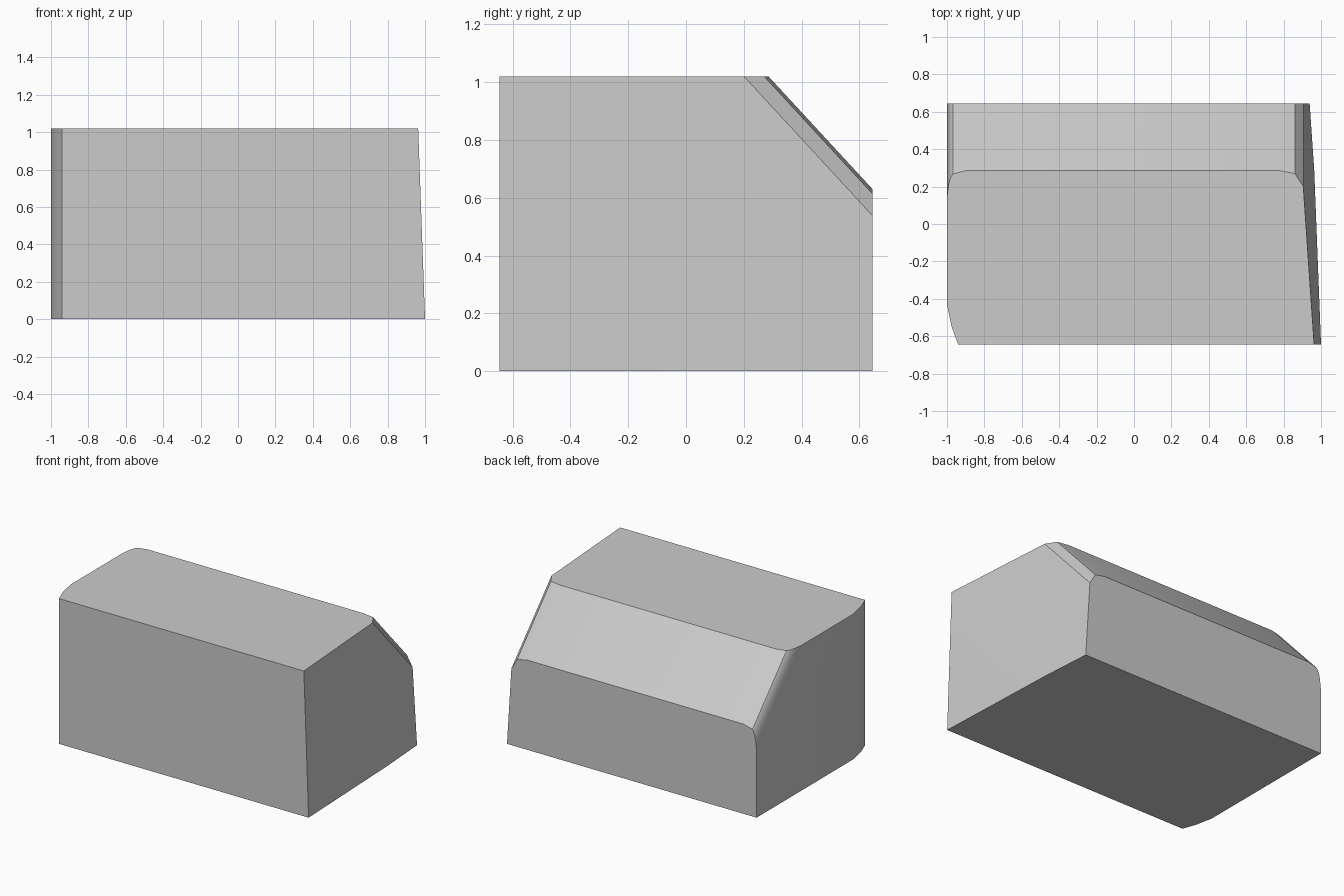
import bpy
import bmesh
from mathutils import Vector

if "Cube" in bpy.data.objects:
    bpy.data.objects.remove(bpy.data.objects["Cube"], do_unlink=True)

DEPTH, HEIGHT = 0.645, 1.02
CENTRE = Vector((0, 0, HEIGHT / 2))
DOWN = Vector((0, 0, -1))
SLOPE = Vector((0, 0.36, -0.39))


def cut(bm, point, normal):
    """Trim the solid with a plane and close the opening."""
    if normal.dot(point - CENTRE) < 0:
        normal = -normal
    result = bmesh.ops.bisect_plane(
        bm, geom=bm.verts[:] + bm.edges[:] + bm.faces[:], dist=1e-5,
        plane_co=point, plane_no=normal.normalized(), clear_outer=True)
    rim = [e for e in result["geom_cut"]
           if isinstance(e, bmesh.types.BMEdge) and e.is_boundary]
    if len(rim) > 2:
        bmesh.ops.contextual_create(bm, geom=rim)


def sweep_cut(bm, outline, direction):
    """Trim along a top outline carried down in one direction."""
    points = [Vector((x, y, HEIGHT)) for x, y in outline]
    for a, b in zip(points, points[1:]):
        cut(bm, a, (b - a).cross(direction))


# Block
bm = bmesh.new()
bmesh.ops.create_cube(bm, size=1)
for v in bm.verts:
    v.co = Vector((v.co.x * 2, v.co.y * 2 * DEPTH, (v.co.z + 0.5) * HEIGHT))

# Leaning left side
cut(bm, Vector((1, -DEPTH, 0)), Vector((1, 0.039, 0.036)))

# Rounded front corner
sweep_cut(bm, [(-1, -0.43), (-0.975, -0.55), (-0.94, -DEPTH)], DOWN)

# Sloped rear top with rounded ends
sweep_cut(bm, [(-1, 0.14), (-0.993, 0.2), (-0.984, 0.24), (-0.968, 0.268),
               (-0.9, 0.285), (0.78, 0.285), (0.86, 0.27),
               (0.905, 0.2), (0.963, -DEPTH)], SLOPE)

bmesh.ops.remove_doubles(bm, verts=bm.verts[:], dist=1e-4)
bmesh.ops.recalc_face_normals(bm, faces=bm.faces[:])
mesh = bpy.data.meshes.new("block_body")
bm.to_mesh(mesh)
bm.free()
body = bpy.data.objects.new("block_body", mesh)
bpy.context.collection.objects.link(body)

# Material
grey = bpy.data.materials.new("plain_grey")
grey.use_nodes = True
colour = (0.6, 0.6, 0.6, 1)
grey.diffuse_color = colour
grey.node_tree.nodes["Principled BSDF"].inputs["Base Color"].default_value = colour
mesh.materials.append(grey)

# Soft shading on the rounded edges
bpy.ops.object.select_all(action="DESELECT")
body.select_set(True)
bpy.context.view_layer.objects.active = body
bpy.ops.object.shade_smooth_by_angle(angle=0.6)
